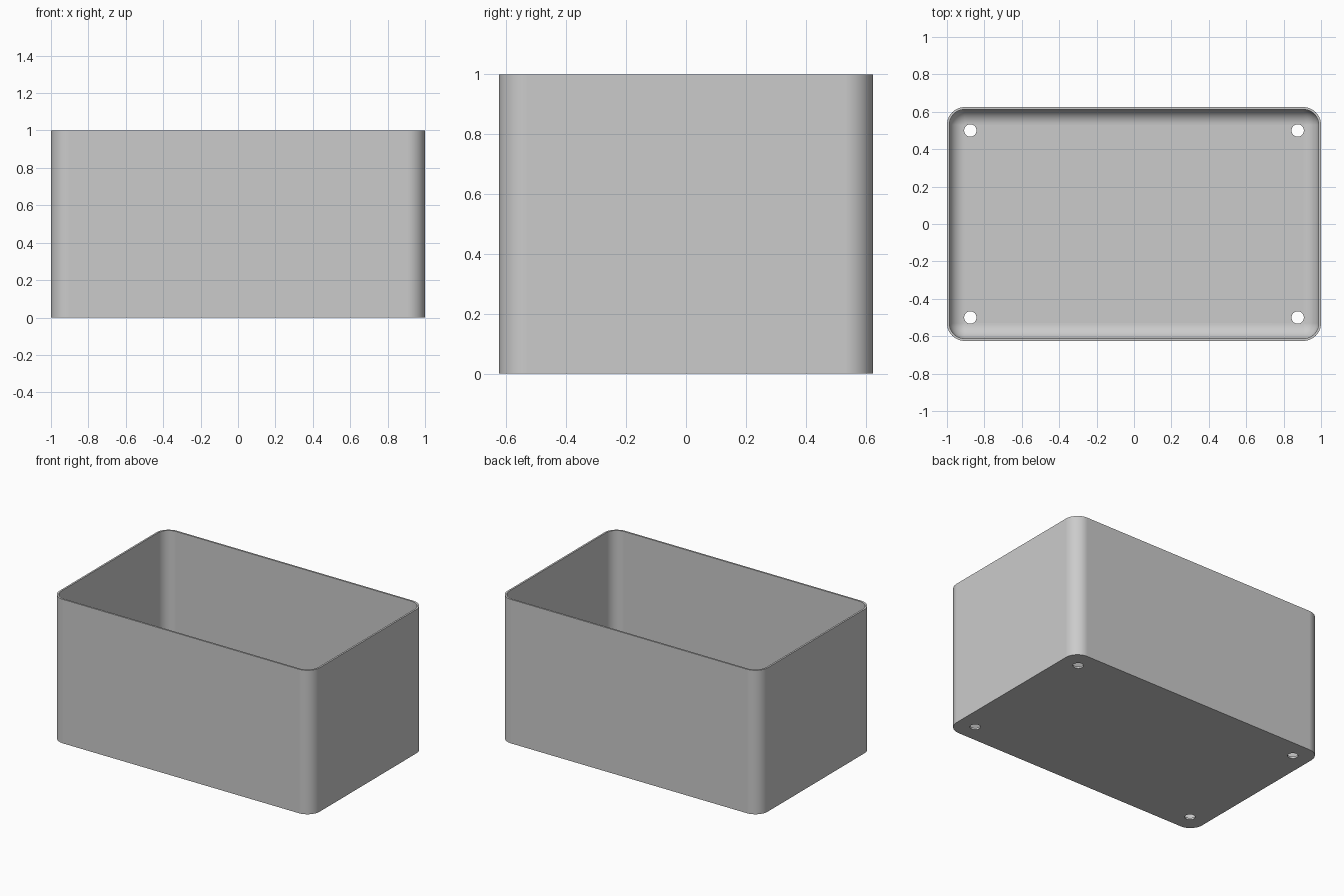
import bpy
import bmesh
from math import cos, sin, pi, radians

default_cube = bpy.data.objects.get("Cube")
if default_cube:
    bpy.data.objects.remove(default_cube, do_unlink=True)

HALF_X, HALF_Y, HEIGHT = 1.0, 0.625, 1.0
WALL = 0.0125
RADIUS = 0.095
STEPS = 12
HOLE_X, HOLE_Y, HOLE_RADIUS = 0.875, 0.5, 0.033

grey = bpy.data.materials.new("light_grey")
grey.use_nodes = True
grey.diffuse_color = (0.6, 0.6, 0.6, 1)
grey.node_tree.nodes["Principled BSDF"].inputs["Base Color"].default_value = (0.6, 0.6, 0.6, 1)


def ring(bm, inset, z):
    """Rounded rectangle of vertices, moved inwards by inset."""
    r = max(RADIUS - inset, 0)
    verts = []
    for quarter, (sx, sy) in enumerate([(1, 1), (-1, 1), (-1, -1), (1, -1)]):
        for i in range(STEPS + 1):
            a = (quarter + i / STEPS) * pi / 2
            verts.append(bm.verts.new((sx * (HALF_X - RADIUS) + r * cos(a),
                                       sy * (HALF_Y - RADIUS) + r * sin(a), z)))
    return verts


# Open box: outer wall, rim, inner wall, then the fillet down to the floor
fillet = RADIUS - WALL
profile = [(0, 0), (0, HEIGHT), (WALL, HEIGHT)]
for i in range(STEPS + 1):
    a = i / STEPS * pi / 2
    profile.append((WALL + fillet * (1 - cos(a)), WALL + fillet * (1 - sin(a))))

bm = bmesh.new()
rings = [ring(bm, inset, z) for inset, z in profile]
for lower, upper in zip(rings, rings[1:]):
    n = len(lower)
    for i in range(n):
        j = (i + 1) % n
        bm.faces.new((lower[i], lower[j], upper[j], upper[i]))
bm.faces.new(rings[0])
bm.faces.new(rings[-1])
bmesh.ops.remove_doubles(bm, verts=bm.verts, dist=1e-5)
bmesh.ops.recalc_face_normals(bm, faces=bm.faces)
mesh = bpy.data.meshes.new("box_shell")
bm.to_mesh(mesh)
bm.free()
box = bpy.data.objects.new("box_shell", mesh)
bpy.context.collection.objects.link(box)
mesh.materials.append(grey)

# Four screw holes through the floor
cutters = []
for sx in (-1, 1):
    for sy in (-1, 1):
        bpy.ops.mesh.primitive_cylinder_add(vertices=32, radius=HOLE_RADIUS, depth=0.2,
                                            location=(sx * HOLE_X, sy * HOLE_Y, 0))
        cutter = bpy.context.object
        cutter.name = "hole_cutter"
        cutter.hide_render = True
        cutter.data.materials.append(grey)
        cutters.append(cutter)

bpy.ops.object.select_all(action="DESELECT")
box.select_set(True)
bpy.context.view_layer.objects.active = box
for cutter in cutters:
    cut = box.modifiers.new("screw_hole", "BOOLEAN")
    cut.operation = "DIFFERENCE"
    cut.solver = "EXACT"
    cut.object = cutter
    bpy.ops.object.modifier_apply(modifier=cut.name)
    bpy.data.objects.remove(cutter, do_unlink=True)

# Smooth corners and fillet, crisp rim and base
bpy.ops.object.shade_smooth_by_angle(angle=radians(30))
weighted = box.modifiers.new("even_shading", "WEIGHTED_NORMAL")
weighted.keep_sharp = True
